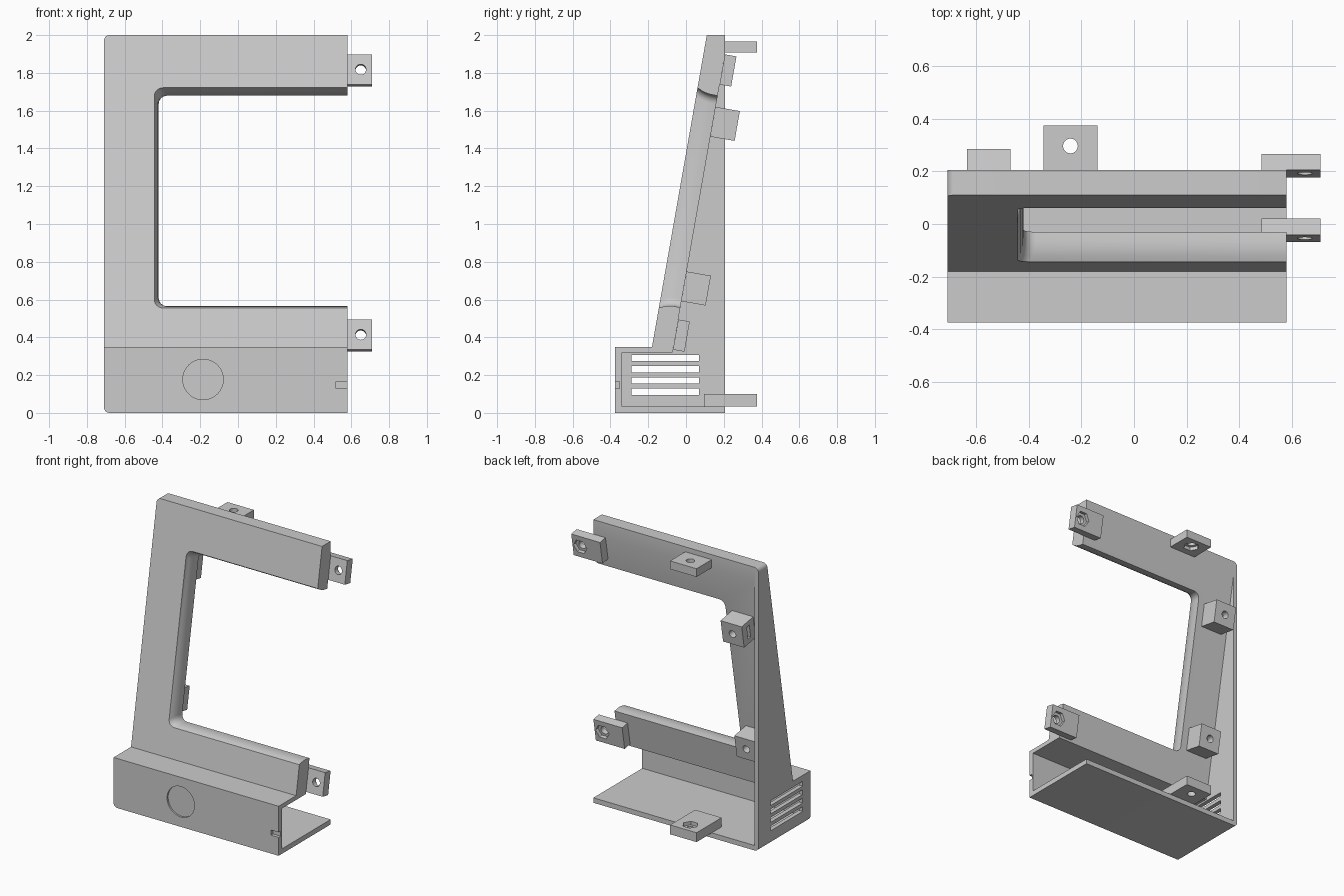
import bpy, math
import bmesh
from mathutils import Vector

old = bpy.data.objects.get("Cube")
if old:
    bpy.data.objects.remove(old)

grey = bpy.data.materials.new("light grey plastic")
grey.use_nodes = True
grey.diffuse_color = (0.6, 0.6, 0.6, 1)
grey.node_tree.nodes["Principled BSDF"].inputs["Base Color"].default_value = (0.6, 0.6, 0.6, 1)

# Frame of the leaning panel: s runs up its back face, n points out of it
TILT = math.atan(0.176)
ORIGIN = Vector((0, -0.07, 0.33))
UP = Vector((0, math.sin(TILT), math.cos(TILT)))
OUT = Vector((0, math.cos(TILT), -math.sin(TILT)))
X, Y, Z = Vector((1, 0, 0)), Vector((0, 1, 0)), Vector((0, 0, 1))
PANEL = 0.112
LEFT, RIGHT, BACK = -0.71, 0.58, 0.206


def on_panel(x, s, n):
    return ORIGIN + X * x + UP * s + OUT * n


def upright(x, y, z):
    return Vector((x, y, z))


def loft(name, rings):
    """Closed solid through a list of matching rings."""
    bm = bmesh.new()
    loops = [[bm.verts.new(p) for p in ring] for ring in rings]
    for a, b in zip(loops, loops[1:]):
        for i in range(len(a)):
            j = (i + 1) % len(a)
            bm.faces.new((a[i], a[j], b[j], b[i]))
    bm.faces.new(loops[0])
    bm.faces.new(loops[-1])
    bmesh.ops.recalc_face_normals(bm, faces=bm.faces)
    mesh = bpy.data.meshes.new(name)
    bm.to_mesh(mesh)
    bm.free()
    mesh.materials.append(grey)
    ob = bpy.data.objects.new(name, mesh)
    bpy.context.collection.objects.link(ob)
    return ob


def block(name, xs, us, vs, frame=upright):
    ring = lambda x: [frame(x, us[i], vs[j]) for i, j in ((0, 0), (1, 0), (1, 1), (0, 1))]
    return loft(name, [ring(x) for x in xs])


def prism(name, profile, x0, x1):
    return loft(name, [[(x, y, z) for y, z in profile] for x in (x0, x1)])


def rod(name, centre, axis, radius, half, sides=32):
    """Round or hexagonal rod centred on a point, along an axis."""
    side = X if abs(axis.x) < 0.5 else Z
    other = axis.cross(side)
    angles = [math.tau * i / sides for i in range(sides)]
    return loft(name, [[centre + axis * h + (side * math.cos(a) + other * math.sin(a)) * radius
                        for a in angles] for h in (-half, half)])


def cut(ob, *cutters):
    for cutter in cutters:
        mod = ob.modifiers.new("cut", 'BOOLEAN')
        mod.operation, mod.solver, mod.object = 'DIFFERENCE', 'EXACT', cutter
        bpy.context.view_layer.objects.active = ob
        bpy.ops.object.modifier_apply(modifier=mod.name)
        bpy.data.objects.remove(cutter)


# Shell: side profile with its two outer left corners rounded
shell = prism("stand_shell", [(-0.375, 0), (BACK, 0), (BACK, 2), (0.11, 2),
                              (-0.18, 0.35), (-0.375, 0.35)], LEFT, RIGHT)
bm = bmesh.new()
bm.from_mesh(shell.data)
corners = [e for e in bm.edges if all(v.co.x < LEFT + 0.01 for v in e.verts)
           and (all(v.co.z < 0.01 for v in e.verts) or all(v.co.z > 1.99 for v in e.verts))]
bmesh.ops.bevel(bm, geom=corners, offset=0.03, segments=6, profile=0.5, affect='EDGES')
bm.to_mesh(shell.data)
bm.free()

# Hollow interior, open at the back and the right end
top = ORIGIN + UP * 2
hollow = prism("hollow", [(-0.34, 0.035), (0.4, 0.035), (top.y, top.z), (-0.072, 0.32),
                          (-0.34, 0.32)], LEFT + 0.03, 1)


# Screen window with rounded corners and a flared front rim
def window_ring(n, flare):
    left, low, high, r = -0.42 - flare, 0.232 - flare, 1.37 + flare, 0.045
    ring = [on_panel(0.8, low, n), on_panel(0.8, high, n)]
    for s, start in ((high - r, 90), (low + r, 180)):
        for i in range(7):
            a = math.radians(start + 15 * i)
            ring.append(on_panel(left + r + r * math.cos(a), s + r * math.sin(a), n))
    return ring


window = loft("window", [window_ring(n, f) for n, f in (
    (-0.15, 0.023), (-PANEL, 0.023), (-0.09, 0.012), (-0.065, 0.004), (-0.035, 0), (0.03, 0))])

# Round front recess and small cable notch
dial = rod("dial", Vector((-0.185, -0.375, 0.177)), Y, 0.107, 0.012, 48)
notch = block("notch", (0.52, 0.7), (-0.4, -0.352), (0.13, 0.166))
cut(shell, hollow, window, dial, notch)

# Vent slots in the left wall
for i in range(4):
    z = 0.095 + 0.0595 * i
    cut(shell, block("vent", (-0.8, -0.6), (-0.288, 0.07), (z, z + 0.034)))

parts = [shell]

# Horizontal screw tabs at the top and bottom, nut pockets facing inwards
for name, y0, z0, z1, pocket in (("top_tab", 0.15, 1.907, 1.965, 1.907),
                                 ("bottom_tab", 0.095, 0.034, 0.1, 0.1)):
    tab = block(name, (-0.345, -0.138), (y0, 0.375), (z0, z1))
    cut(tab, rod("hole", Vector((-0.242, 0.297, (z0 + z1) / 2)), Z, 0.028, 0.1),
        rod("nut", Vector((-0.242, 0.297, pocket)), Z, 0.052, 0.025, 6))
    parts.append(tab)

# Tabs that stick out past the right end, nut pockets at the back
for name, s in (("upper_end_tab", 1.43), ("lower_end_tab", 0.005)):
    tab = block(name, (0.485, 0.71), (s, s + 0.162), (0, 0.062), on_panel)
    centre = on_panel(0.65, s + 0.081, 0.031)
    cut(tab, rod("hole", centre, OUT, 0.028, 0.1),
        rod("nut", centre + OUT * 0.031, OUT, 0.052, 0.025, 6))
    parts.append(tab)

# Screw blocks behind the left bar, with a screw hole and a side nut slot
for name, s in (("upper_screw_block", 1.15), ("lower_screw_block", 0.265)):
    lug = block(name, (-0.635, -0.47), (s, s + 0.16), (0, 0.13), on_panel)
    cut(lug, rod("hole", on_panel(-0.553, s + 0.08, 0.13), OUT, 0.026, 0.11),
        block("slot", (-0.7, -0.51), (s + 0.035, s + 0.125), (0.05, 0.078), on_panel))
    parts.append(lug)

# Smooth the round parts and keep edges sharp
for ob in bpy.context.view_layer.objects:
    ob.select_set(ob in parts)
bpy.context.view_layer.objects.active = shell
bpy.ops.object.shade_smooth_by_angle(angle=math.radians(30))
